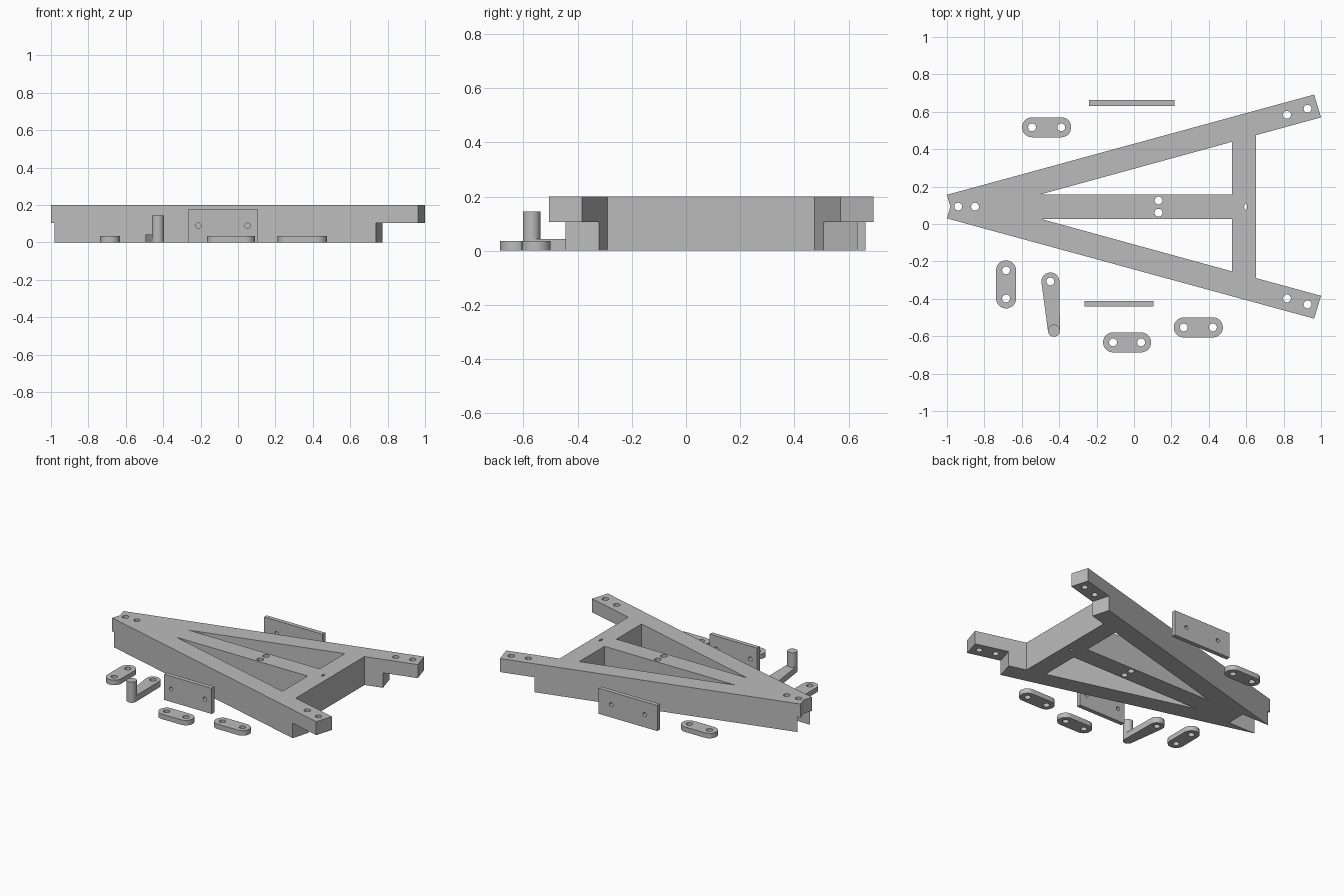
import bpy, bmesh, math

if "Cube" in bpy.data.objects:
    bpy.data.objects.remove(bpy.data.objects["Cube"])

CY = 0.093          # symmetry line of the frame
HOLE = 0.021        # bolt hole radius

grey = bpy.data.materials.new("plain_grey")
grey.diffuse_color = (0.5, 0.5, 0.5, 1)
grey.use_nodes = True
grey.node_tree.nodes["Principled BSDF"].inputs["Base Color"].default_value = grey.diffuse_color


def prism(name, pts, z0, z1):
    """Extrude a flat outline from z0 to z1."""
    bm = bmesh.new()
    face = bm.faces.new([bm.verts.new((x, y, z0)) for x, y in pts])
    ext = bmesh.ops.extrude_face_region(bm, geom=[face])
    for v in ext["geom"]:
        if isinstance(v, bmesh.types.BMVert):
            v.co.z = z1
    bmesh.ops.recalc_face_normals(bm, faces=bm.faces)
    mesh = bpy.data.meshes.new(name)
    bm.to_mesh(mesh)
    bm.free()
    ob = bpy.data.objects.new(name, mesh)
    bpy.context.collection.objects.link(ob)
    mesh.materials.append(grey)
    return ob


def circle(x, y, rx, ry=None, n=24):
    ry = ry or rx
    return [(x + rx * math.cos(2 * math.pi * i / n),
             y + ry * math.sin(2 * math.pi * i / n)) for i in range(n)]


def combine(ob, other, op="DIFFERENCE"):
    """Apply a boolean and discard the second object."""
    mod = ob.modifiers.new("bool", "BOOLEAN")
    mod.operation, mod.object, mod.solver = op, other, "EXACT"
    bpy.context.view_layer.objects.active = ob
    bpy.ops.object.modifier_apply(modifier=mod.name)
    bpy.data.objects.remove(other)


def cut(ob, pts, z0=-0.1, z1=0.4):
    combine(ob, prism("cutter", pts, z0, z1))


def finish(ob):
    bpy.ops.object.select_all(action="DESELECT")
    ob.select_set(True)
    bpy.context.view_layer.objects.active = ob
    bpy.ops.object.shade_smooth_by_angle(angle=math.radians(30))


def capsule(a, b, ra, rb, n=14):
    """Outline around two circles, tapered if the radii differ."""
    ang = math.atan2(b[1] - a[1], b[0] - a[0])
    tilt = math.acos((ra - rb) / math.dist(a, b))
    pts = []
    for (cx, cy), r, t0, t1 in ((b, rb, ang - tilt, ang + tilt),
                                (a, ra, ang + tilt, ang + 2 * math.pi - tilt)):
        for i in range(n + 1):
            t = t0 + (t1 - t0) * i / n
            pts.append((cx + r * math.cos(t), cy + r * math.sin(t)))
    return pts


# Triangular frame: outer outline mirrored about its centre line
half = [(-1, 0.063), (0.963, 0.599), (1.0, 0.477), (0.652, 0.382)]
outline = [(-0.982, CY)] + [(x, CY + h) for x, h in half]
outline += [(x, CY - h) for x, h in reversed(half)]
frame = prism("frame", outline, 0, 0.2)

for s in (1, -1):
    # triangular window beside the central rib
    cut(frame, [(x, CY + s * h) for x, h in
                ((-0.497, 0.066), (0.523, 0.346), (0.523, 0.066))])
    # lower half of the arm end is stepped back
    cut(frame, [(x, CY + s * h) for x, h in
                ((0.722, 0.588), (1.108, 0.693), (1.173, 0.465), (0.788, 0.360))],
        -0.1, 0.105)
    # bolt holes in the arm end and the rib
    for x, h in ((0.818, 0.491), (0.928, 0.523), (0.131, 0.0325)):
        cut(frame, circle(x, CY + s * h, HOLE))

# Slot under the nose, nose holes and small oval hole in the crossbar
cut(frame, [(-1.1, CY - 0.068), (-0.77, CY - 0.068),
            (-0.77, CY + 0.068), (-1.1, CY + 0.068)], -0.1, 0.105)
for x in (-0.94, -0.85):
    cut(frame, circle(x, CY, HOLE))
cut(frame, circle(0.597, CY, 0.008, 0.018, 12))
finish(frame)

# Flat links with rounded ends: centre and half spacing of holes
links = [("back_link", -0.467, 0.517, 0.078, 0),
         ("left_link", -0.684, -0.323, 0, 0.075),
         ("front_link", -0.037, -0.633, 0.075, 0),
         ("right_link", 0.344, -0.553, 0.078, 0)]
for name, x, y, dx, dy in links:
    ends = (x - dx, y - dy), (x + dx, y + dy)
    link = prism(name, capsule(*ends, 0.0535, 0.0535), 0, 0.035)
    for e in ends:
        cut(link, circle(*e, HOLE))
    finish(link)

# Tapered crank with an upright pin
crank = prism("crank", capsule((-0.447, -0.307), (-0.428, -0.57), 0.048, 0.032), 0, 0.043)
cut(crank, circle(-0.447, -0.307, HOLE))
finish(crank)
finish(prism("crank_pin", circle(-0.428, -0.57, 0.0325, n=32), 0.02, 0.145))

# Upright plates: drawn flat in x-z, then stood up
for name, x0, x1, y_front, holes in (
        ("front_plate", -0.265, 0.104, -0.441, (-0.212, 0.051)),
        ("back_plate", -0.24, 0.216, 0.632, (-0.142, 0.118))):
    plate = prism(name, [(x0, 0), (x1, 0), (x1, 0.18), (x0, 0.18)], 0, 0.03)
    for hx in holes:
        cut(plate, circle(hx, 0.09, 0.014))
    for v in plate.data.vertices:
        x, z, d = v.co
        v.co = (x, y_front + 0.03 - d, z)
    finish(plate)
